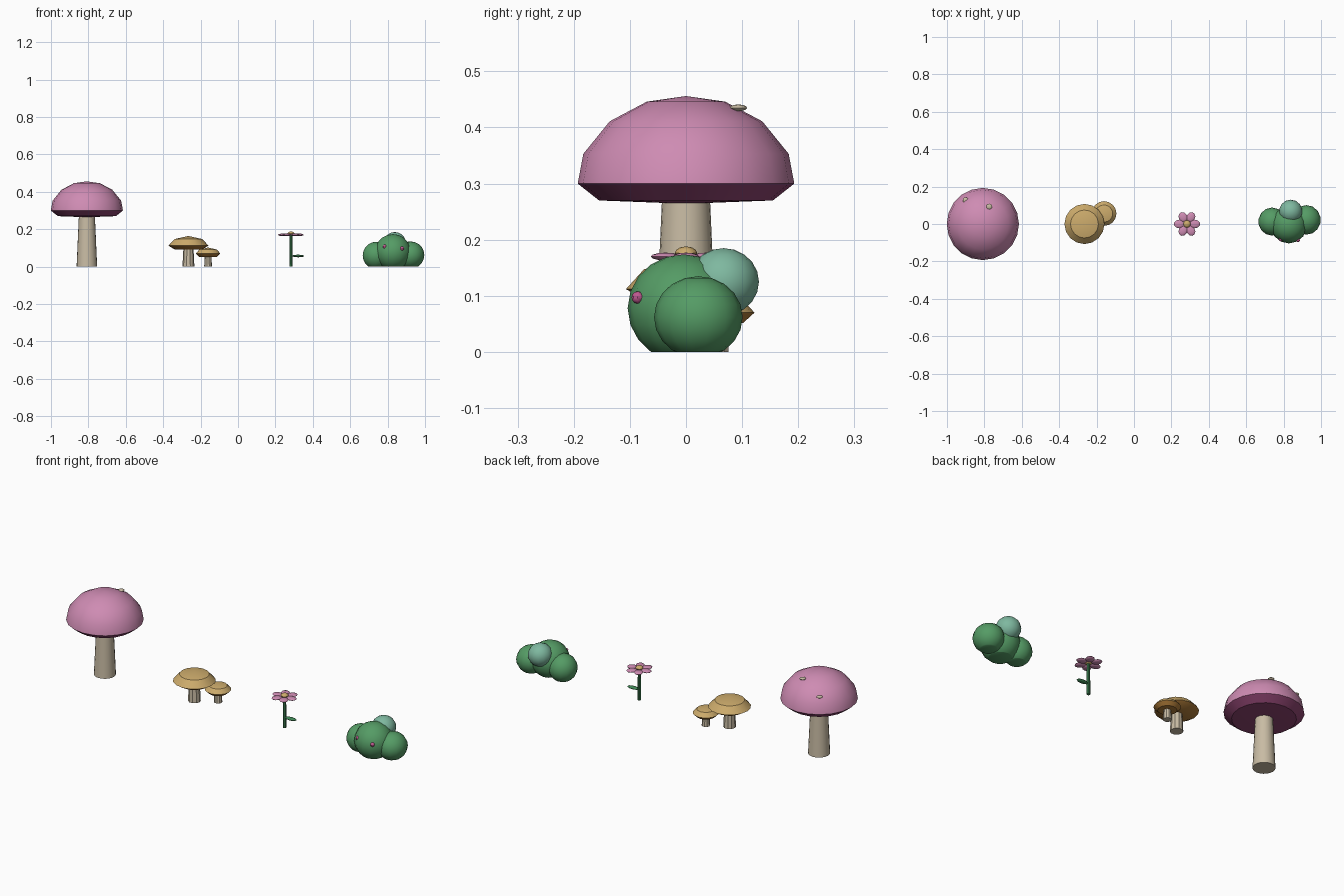
import bpy, bmesh
from math import radians, pi, cos, sin
from mathutils import Matrix, Vector

cube = bpy.data.objects.get("Cube")
if cube:
    bpy.data.objects.remove(cube, do_unlink=True)


def material(name, r, g, b):
    m = bpy.data.materials.new(name)
    m.use_nodes = True
    m.diffuse_color = (r, g, b, 1)
    m.node_tree.nodes["Principled BSDF"].inputs["Base Color"].default_value = (r, g, b, 1)
    return m


PINK = material("pink", 0.62, 0.26, 0.45)
PLUM = material("dark_pink_gills", 0.28, 0.06, 0.17)
CREAM = material("cream", 0.58, 0.50, 0.37)
TAN = material("golden_tan", 0.61, 0.41, 0.15)
AMBER = material("amber_gills", 0.43, 0.20, 0.04)
LEAF = material("leaf_green", 0.09, 0.33, 0.13)
STALK = material("stalk_green", 0.05, 0.24, 0.09)
TEAL = material("pale_teal", 0.21, 0.48, 0.35)
BERRY = material("berry_pink", 0.52, 0.10, 0.28)


def finish(name, bm, mats, underside=False, angle=30):
    """Turn a bmesh into an object; the second material goes on downward faces."""
    bmesh.ops.recalc_face_normals(bm, faces=bm.faces)
    bm.normal_update()
    if underside:
        for f in bm.faces:
            f.material_index = int(f.normal.z < -0.1)
    mesh = bpy.data.meshes.new(name)
    bm.to_mesh(mesh)
    bm.free()
    for m in mats:
        mesh.materials.append(m)
    ob = bpy.data.objects.new(name, mesh)
    bpy.context.collection.objects.link(ob)
    bpy.ops.object.select_all(action="DESELECT")
    ob.select_set(True)
    bpy.context.view_layer.objects.active = ob
    bpy.ops.object.shade_smooth_by_angle(angle=radians(angle))
    return ob


def lathe(name, profile, loc, sides, mats, underside=False):
    """Revolve (radius, height) points around a vertical axis at loc."""
    bm = bmesh.new()
    vs = [bm.verts.new((r, 0, z)) for r, z in profile]
    edges = [bm.edges.new(pair) for pair in zip(vs, vs[1:])]
    bmesh.ops.spin(bm, geom=vs + edges, axis=(0, 0, 1), cent=(0, 0, 0),
                   angle=2 * pi, steps=sides)
    bmesh.ops.remove_doubles(bm, verts=bm.verts, dist=0.0005)
    bmesh.ops.translate(bm, verts=bm.verts, vec=loc)
    return finish(name, bm, mats, underside)


def ball(name, loc, size, mat, turn=0, segments=14, rings=10, grounded=False):
    """Ellipsoid, optionally sliced flat at the ground."""
    bm = bmesh.new()
    place = (Matrix.Translation(loc) @ Matrix.Rotation(turn, 4, "Z")
             @ Matrix.Diagonal(Vector(size)).to_4x4())
    bmesh.ops.create_uvsphere(bm, u_segments=segments, v_segments=rings,
                              radius=1, matrix=place)
    if grounded:
        cut = bmesh.ops.bisect_plane(bm, geom=bm.verts[:] + bm.edges[:] + bm.faces[:],
                                     plane_co=(0, 0, 0), plane_no=(0, 0, 1),
                                     clear_inner=True)
        rim = [e for e in cut["geom_cut"] if isinstance(e, bmesh.types.BMEdge)]
        bmesh.ops.contextual_create(bm, geom=rim)
    return finish(name, bm, [mat], angle=40)


def stem(name, loc, bottom, top, height, sides, mat):
    return lathe(name, [(0, 0), (bottom, 0), (top, height), (0, height)], loc, sides, [mat])


# Large mushroom
BIG = Vector((-0.808, 0, 0))
stem("large_mushroom_stem", BIG, 0.055, 0.043, 0.268, 20, CREAM)
lathe("large_mushroom_cap",
      [(0, 0.264), (0.155, 0.27), (0.193, 0.30), (0.183, 0.353),
       (0.136, 0.411), (0.07, 0.446), (0, 0.456)],
      BIG, 20, [PINK, PLUM], underside=True)
for i, spot in enumerate([(0.034, 0.093, 0.435), (-0.092, 0.127, 0.382)]):
    ball(f"cap_spot_{i + 1}", BIG + Vector(spot), (0.016, 0.016, 0.006), CREAM,
         segments=10, rings=6)

# Pair of small mushrooms sharing one cap shape
for name, loc, r, base, rim, top, stem_r in [
        ("medium_mushroom", (-0.265, 0, 0), 0.107, 0.091, 0.112, 0.164, 0.032),
        ("small_mushroom", (-0.16, 0.056, 0), 0.066, 0.05, 0.07, 0.102, 0.021)]:
    stem(name + "_stem", loc, stem_r, stem_r * 0.85, base + 0.004, 10, CREAM)
    shoulder = rim + (top - rim) * 0.68
    lathe(name + "_cap",
          [(0, base), (r * 0.7, base + 0.002), (r, rim), (r * 0.7, shoulder), (0, top)],
          loc, 16, [TAN, AMBER], underside=True)

# Flower
FLOWER = Vector((0.283, 0, 0))
stem("flower_stalk", FLOWER, 0.009, 0.008, 0.168, 8, STALK)
for i in range(6):
    a = i * pi / 3
    ball(f"petal_{i + 1}", FLOWER + Vector((0.042 * cos(a), 0.042 * sin(a), 0.17)),
         (0.028, 0.023, 0.007), PINK, turn=a, segments=10, rings=6)
ball("flower_centre", FLOWER + Vector((0, 0, 0.176)), (0.02, 0.02, 0.012), TAN,
     segments=10, rings=6)
ball("stalk_leaf", FLOWER + Vector((0.038, 0, 0.057)), (0.034, 0.015, 0.007), STALK,
     segments=10, rings=6)

# Bush
ball("bush_middle", (0.828, -0.004, 0.078), (0.098, 0.1, 0.096), LEAF, grounded=True)
ball("bush_left", (0.922, 0.022, 0.062), (0.076, 0.079, 0.073), LEAF, grounded=True)
ball("bush_right", (0.738, 0.013, 0.06), (0.073, 0.075, 0.073), LEAF, grounded=True)
ball("bush_highlight", (0.838, 0.067, 0.125), (0.062, 0.063, 0.06), TEAL)
for i, loc in enumerate([(0.877, -0.086, 0.097), (0.785, -0.082, 0.107)]):
    ball(f"berry_{i + 1}", loc, (0.011, 0.011, 0.011), BERRY, segments=8, rings=6)
